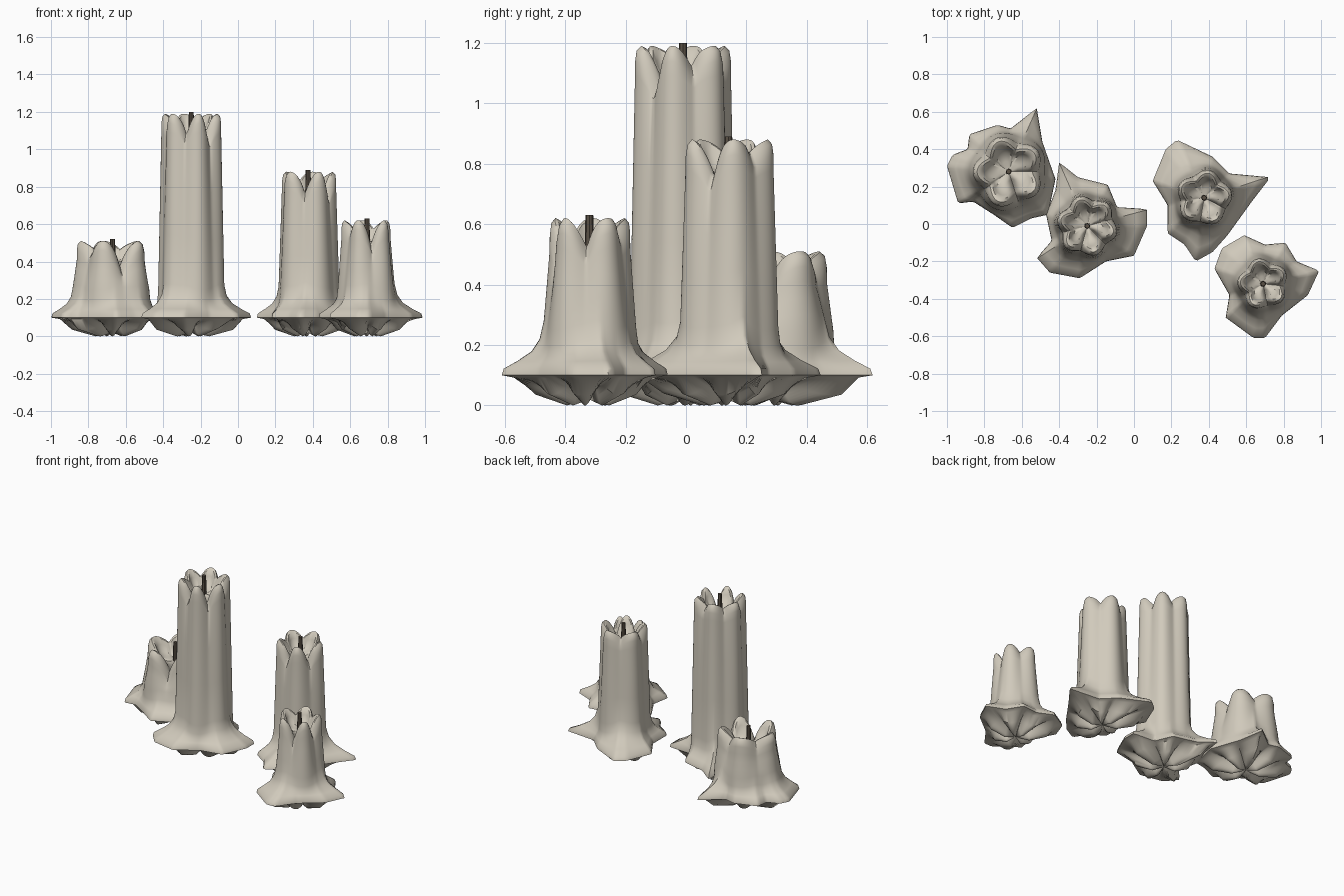
import bpy
import bmesh
import math
from mathutils import Vector

if "Cube" in bpy.data.objects:
    bpy.data.objects.remove(bpy.data.objects["Cube"], do_unlink=True)

SEGMENTS = 120


def make_material(name, color):
    mat = bpy.data.materials.new(name)
    mat.use_nodes = True
    mat.diffuse_color = color
    mat.node_tree.nodes["Principled BSDF"].inputs["Base Color"].default_value = color
    return mat


wax = make_material("ivory wax", (0.64, 0.595, 0.505, 1))
char = make_material("charred wick", (0.1, 0.08, 0.06, 1))


def lerp(a, b, t):
    return a + (b - a) * t


def outline_radius(outline, center, angle):
    """Distance from the center to the puddle outline along one direction."""
    ray = Vector((math.cos(angle), math.sin(angle)))
    best = 0
    for i, p in enumerate(outline):
        a = Vector(p) - center
        edge = Vector(outline[(i + 1) % len(outline)]) - Vector(p)
        det = ray.cross(edge)
        if abs(det) > 1e-9:
            dist, along = a.cross(edge) / det, a.cross(ray) / det
            if dist > 0 and -1e-6 <= along <= 1 + 1e-6:
                best = max(best, dist)
    return best


def finish(obj, mat, angle):
    obj.data.materials.append(mat)
    bpy.ops.object.select_all(action="DESELECT")
    obj.select_set(True)
    bpy.context.view_layer.objects.active = obj
    bpy.ops.object.shade_smooth_by_angle(angle=math.radians(angle))


def build_candle(name, x, y, height, bottom, top, lobes, valley, outline):
    center = Vector((x, y))
    bm = bmesh.new()
    columns = []
    for i in range(SEGMENTS):
        angle = math.tau * i / SEGMENTS
        puddle = outline_radius(outline, center, angle)
        # rounded lobes with grooves between them, melted deepest on one side
        lobe = abs(math.sin(lobes * (angle - math.radians(valley)) / 2))
        soft = lobe ** 1.6
        melt = max(0, math.cos(angle + math.radians(60)))
        drop = (0.045 + 0.09 * melt) * (1 - lobe)
        fold = abs(math.cos(3.5 * angle + x))
        low = bottom * (0.92 + 0.09 * soft)
        high = top * (0.87 + 0.15 * soft)
        crest = top * (0.76 + 0.26 * soft)
        # long drips keep a raised ridge
        reach = min(1, max(0, puddle - low) / 0.25)

        # folded underside below a flat lip
        path = [(puddle * 0.3, 0.055 - 0.055 * fold),
                (puddle * (0.5 + 0.2 * fold), 0.075 - 0.04 * fold),
                (puddle * 0.86, 0.092)]
        # spreading puddle rising into the column
        for spread, z, ridge in ((1, 0.1, 0), (0.95, 0.122, 0), (0.62, 0.142, 0.01),
                                 (0.3, 0.158, 0.035), (0.1, 0.185, 0.06), (0, 0.24, 0.07)):
            path.append((lerp(low, puddle, spread), z + ridge * reach))
        # fluted column
        base = path[-1][1]
        shoulder = height - 0.1 - drop * 0.6
        for t in (0.33, 0.67, 1):
            path.append((lerp(low, high, t), lerp(base, shoulder, t)))
        # melted rim and fluted hollow
        path.append((lerp(high, crest, 0.2), height - 0.05 - drop))
        for scale, below, share in ((0.97, 0.015, 1), (0.88, 0, 1), (0.78, 0.008, 1),
                                    (0.68, 0.045, 0.8), (0.55, 0.09, 0.4), (0.3, 0.11, 0.2)):
            path.append((crest * scale, height - below - drop * share))
        columns.append([bm.verts.new((x + r * math.cos(angle), y + r * math.sin(angle), z))
                        for r, z in path])

    foot = bm.verts.new((x, y, 0.02))
    floor = bm.verts.new((x, y, height - 0.115))
    for i, here in enumerate(columns):
        after = columns[(i + 1) % SEGMENTS]
        for j in range(len(here) - 1):
            bm.faces.new((here[j], after[j], after[j + 1], here[j + 1]))
        bm.faces.new((foot, after[0], here[0]))
        bm.faces.new((floor, here[-1], after[-1]))
    bmesh.ops.recalc_face_normals(bm, faces=bm.faces)
    mesh = bpy.data.meshes.new(name)
    bm.to_mesh(mesh)
    bm.free()
    candle = bpy.data.objects.new(name, mesh)
    bpy.context.collection.objects.link(candle)
    finish(candle, wax, 45)

    # wick
    bpy.ops.mesh.primitive_cone_add(vertices=8, radius1=0.016, radius2=0.013, depth=0.13,
                                    location=(x, y, height - 0.055))
    wick = bpy.context.object
    wick.name = name.replace("candle", "wick")
    finish(wick, char, 30)


# name, x, y, height, lower radius, upper radius, lobes, groove angle, puddle outline
build_candle("short_candle", -0.67, 0.28, 0.51, 0.21, 0.188, 5, 288, [
    (-.52, .62), (-.49, .44), (-.42, .24), (-.46, .05), (-.55, .03), (-.65, -.02),
    (-.75, .05), (-.86, .12), (-.94, .11), (-1, .31), (-.97, .37), (-.89, .4),
    (-.88, .48), (-.73, .53), (-.66, .51)])
build_candle("tall_candle", -0.25, -0.01, 1.19, 0.178, 0.16, 6, 256, [
    (-.4, .33), (-.3, .25), (-.14, .21), (-.09, .09), (.07, .08), (.07, -.01), (0, -.17),
    (-.15, -.2), (-.29, -.29), (-.45, -.26), (-.52, -.18), (-.44, -.09), (-.47, .05),
    (-.42, .18)])
build_candle("medium_candle", 0.375, 0.14, 0.88, 0.165, 0.148, 5, 260, [
    (.23, .45), (.42, .36), (.51, .27), (.73, .25), (.63, .12), (.5, -.06), (.42, -.15),
    (.33, -.2), (.27, -.11), (.18, -.05), (.18, .1), (.1, .23), (.17, .4)])
build_candle("small_candle", 0.69, -0.32, 0.62, 0.155, 0.135, 5, 355, [
    (.59, -.06), (.7, -.11), (.81, -.1), (.87, -.2), (.99, -.25), (.93, -.38), (.79, -.49),
    (.7, -.61), (.64, -.61), (.49, -.5), (.51, -.38), (.43, -.24), (.47, -.13)])
